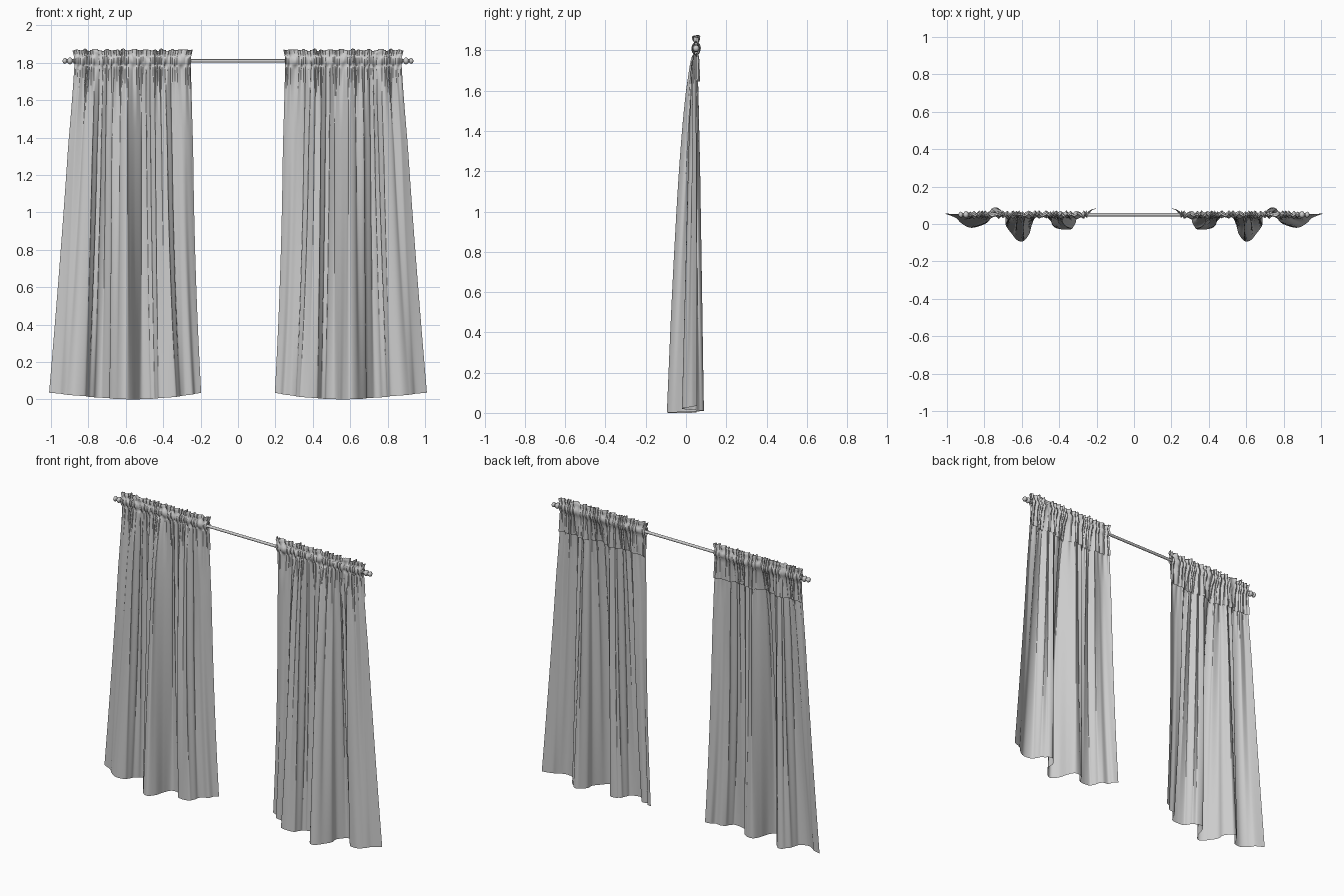
import bpy, bmesh, math
from math import sin, pi
from mathutils import Vector

if "Cube" in bpy.data.objects:
    bpy.data.objects.remove(bpy.data.objects["Cube"])

ROD_Y, ROD_Z, POCKET = 0.05, 1.81, 1.785

# plan view of the right panel's hem: deep folds (x, y)
HEM = [(0.207, .08), (.235, .075), (.255, .05), (.295, .045), (.315, .015), (.335, -.02),
       (.38, -.034), (.425, -.015), (.445, .02), (.475, .05), (.525, .04), (.545, 0),
       (.56, -.055), (.605, -.093), (.65, -.06), (.68, -.005), (.69, .05), (.745, .088),
       (.79, .04), (.81, 0), (.865, -.022), (.915, 0), (.94, .035), (1.0, .055)]

# header cross-section: up the front, round the rod, over the frill, down the back (z, y offset)
HEADER = [(1.785, -.007), (1.795, -.013), (1.81, -.016), (1.825, -.013), (1.835, -.006),
          (1.85, -.006), (1.864, -.006), (1.869, 0), (1.864, .006), (1.85, .006),
          (1.835, .006), (1.825, .013), (1.81, .016), (1.795, .013), (1.785, .007),
          (1.76, .007), (1.72, .008), (1.68, .008), (1.645, .008)]


def hem_point(u):
    """Catmull-Rom curve through the hem points."""
    f = u * (len(HEM) - 1)
    i = min(int(f), len(HEM) - 2)
    t = f - i
    p = [Vector(HEM[max(0, min(len(HEM) - 1, i + k))]) for k in (-1, 0, 1, 2)]
    return 0.5 * (2 * p[1] + (p[2] - p[0]) * t
                  + (2 * p[0] - 5 * p[1] + 4 * p[2] - p[3]) * t * t
                  + (3 * p[1] - p[0] - 3 * p[2] + p[3]) * t ** 3)


def lerp_table(z, table):
    for (z0, a), (z1, b) in zip(table, table[1:]):
        if z <= z1:
            return a + (b - a) * (z - z0) / (z1 - z0)
    return table[-1][1]


# amplitude by height
GATHER = [(0, 0), (1.45, 0), (1.65, .003), (1.76, .008), (1.79, .004), (1.825, .004),
          (1.84, .008), (1.87, .015)]
PLEAT = [(0, .004), (.5, .008), (1.2, .011), (1.6, .010), (1.78, .002), (1.87, .002)]


def cloth(u, z, off):
    """Point of the cloth at width u and height z."""
    d = max(0.0, POCKET - z) / POCKET
    hem = hem_point(u)
    x = 0.252 + 0.623 * u
    x += (hem.x - x) * d ** (2.2 - 1.0 * u)
    x += (2 * u - 1) * 0.01 * (max(0, z - 1.825) / 0.045 + min(1, 4 * d))
    fold = hem.y - ROD_Y
    y = ROD_Y + off + fold * (d ** 0.55 if fold < 0 else d)
    # small gathers at the rod, wider pleats below
    g = 2 * pi * (25 * u + 0.4 * sin(19 * u + 1) + 0.25 * sin(43 * u))
    m = 2 * pi * (9 * u + 0.3 * sin(14 * u + 2) + 0.1 * sin(33 * u))
    ga, pa = lerp_table(z, GATHER), lerp_table(z, PLEAT)
    edge = min(1, 12 * u, 12 * (1 - u))
    if abs(z - ROD_Z) < 0.03:      # puckered pocket
        y += off * 0.35 * sin(g)
        z += 0.004 * sin(g * 0.5) + 0.003 * sin(2 * m)
    else:
        y += ga * sin(g) * (0.75 + 0.25 * sin(31 * u))
    y += pa * sin(m)
    x += edge * (0.3 * ga * sin(2 * g) + 0.55 * pa * sin(2 * m))
    # raised hem corners and uneven frill
    z += 0.036 * abs(2 * u - 1) ** 1.7 * d
    if z > 1.84:
        z += (z - 1.84) * (0.15 * sin(g * 0.5 + 1) + 0.1 * sin(57 * u))
    return x, y, z


def add_object(name, bm):
    me = bpy.data.meshes.new(name)
    bm.normal_update()
    bm.to_mesh(me)
    bm.free()
    ob = bpy.data.objects.new(name, me)
    bpy.context.collection.objects.link(ob)
    for p in me.polygons:
        p.use_smooth = True
    return ob


def curtain(name, side, cols=300, rows=34):
    bm = bmesh.new()
    body = [(1.775 * (1 - (1 - i / rows) ** 1.4), -.006 * (i / rows) ** 4) for i in range(rows + 1)]
    grid = []
    for z, off in body + HEADER:
        row = []
        for c in range(cols + 1):
            x, y, zz = cloth(c / cols, z, off)
            row.append(bm.verts.new((side * x, y, zz)))
        grid.append(row)
    for a, b in zip(grid, grid[1:]):
        for c in range(cols):
            quad = (a[c], a[c + 1], b[c + 1], b[c])
            bm.faces.new(quad if side > 0 else quad[::-1])
    return add_object(name, bm)


# two mirrored curtain panels
curtain("right_curtain", 1)
curtain("left_curtain", -1)

# rod with turned finials, lathed round the x axis (x, radius)
TIP = [(.868, .009), (.870, .014), (.878, .014), (.880, .009), (.886, .009), (.890, .015),
       (.898, .019), (.906, .016), (.911, .009), (.916, .009), (.920, .014), (.927, .016),
       (.934, .012), (.940, 0)]
profile = [(-x, r) for x, r in reversed(TIP)] + TIP
bm = bmesh.new()
vs = [bm.verts.new((x, ROD_Y, ROD_Z + r)) for x, r in profile]
es = [bm.edges.new(e) for e in zip(vs, vs[1:])]
bmesh.ops.spin(bm, geom=vs + es, cent=(0, ROD_Y, ROD_Z), axis=(1, 0, 0), angle=2 * pi, steps=20)
bmesh.ops.remove_doubles(bm, verts=bm.verts, dist=1e-5)
bmesh.ops.recalc_face_normals(bm, faces=bm.faces)
rod = add_object("curtain_rod", bm)
bpy.context.view_layer.objects.active = rod
rod.select_set(True)
bpy.ops.object.shade_smooth_by_angle(angle=math.radians(50))
